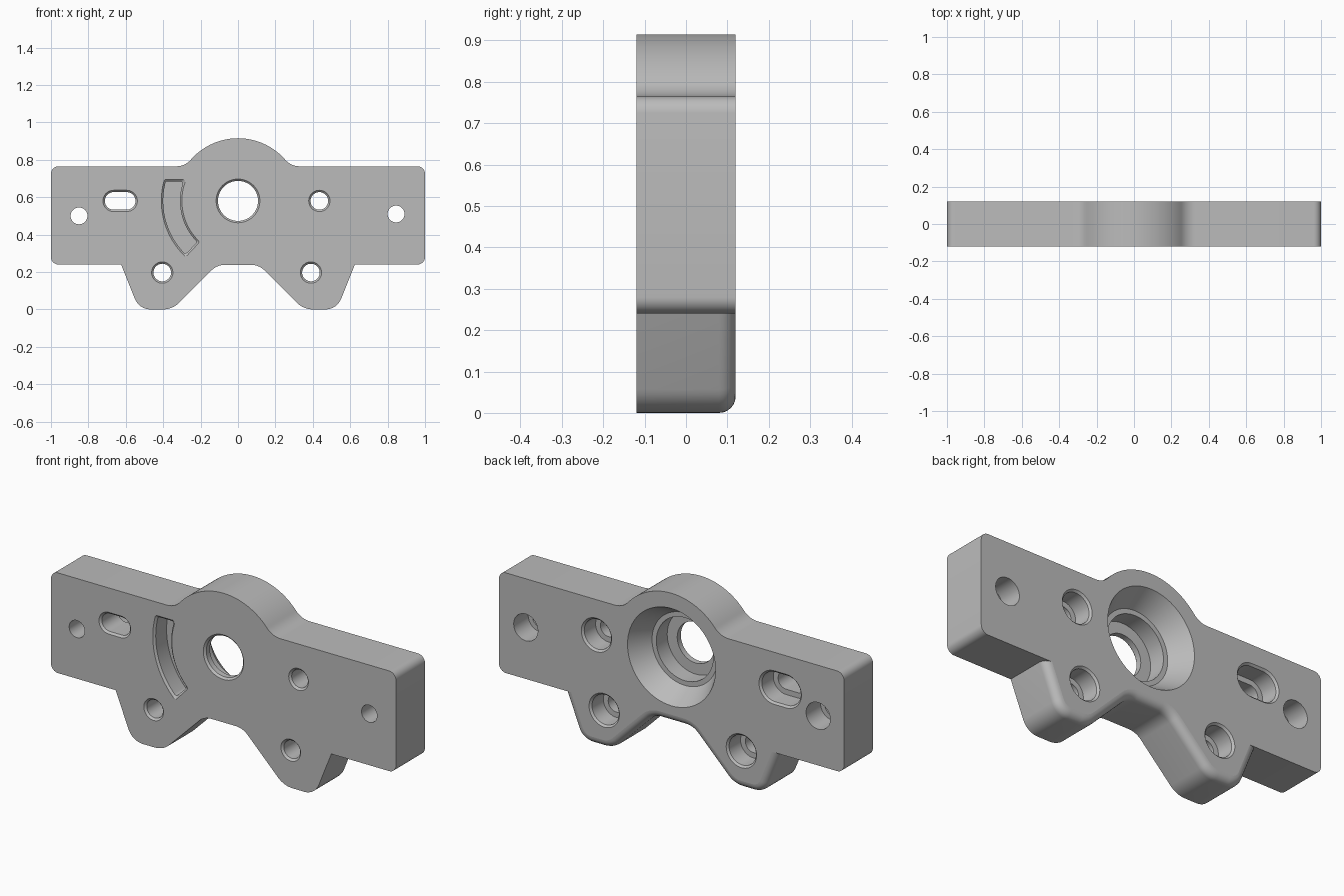
import bpy, bmesh
from math import sin, cos, tan, pi, radians, atan2, asin, sqrt
from mathutils import Vector

if "Cube" in bpy.data.objects:
    bpy.data.objects.remove(bpy.data.objects["Cube"], do_unlink=True)

FRONT, BACK = -0.12, 0.12
HUB_Z, HUB_R = 0.58, 0.335
BAR_TOP, BLEND = 0.765, 0.10
ROUND = 0.04          # rounding of the feet along the back edge

bm = bmesh.new()
front_rings, back_rings = [], []


def arc(cx, cz, r, a0, a1, n):
    return [(cx + r * cos(a0 + (a1 - a0) * i / n), cz + r * sin(a0 + (a1 - a0) * i / n))
            for i in range(n + 1)]


def rounded(corners, n=8):
    """Outline from (x, z, radius) corners, each rounded by its radius."""
    pts = []
    for i, (x, z, r) in enumerate(corners):
        p = Vector((x, z))
        if r == 0:
            pts.append((x, z))
            continue
        a = (Vector(corners[i - 1][:2]) - p).normalized()
        b = (Vector(corners[(i + 1) % len(corners)][:2]) - p).normalized()
        half = a.angle(b) / 2
        c = p + (a + b).normalized() * (r / sin(half))
        s, e = p + a * (r / tan(half)) - c, p + b * (r / tan(half)) - c
        a0, a1 = atan2(s.y, s.x), atan2(e.y, e.x)
        a1 = a0 + (a1 - a0 + pi) % (2 * pi) - pi
        pts += arc(c.x, c.y, r, a0, a1, n)
    return pts


def walls(sections):
    """Smooth walls through outlines (y, points); returns the first and last ring."""
    rings = [[bm.verts.new((x, y, z)) for x, z in pts] for y, pts in sections]
    for lo, hi in zip(rings, rings[1:]):
        for i in range(len(lo)):
            bm.faces.new((lo[i - 1], lo[i], hi[i], hi[i - 1])).smooth = True
    return rings[0], rings[-1]


def hole(x, z, steps, half=0.0, n=24):
    """Turned or slotted through hole from (y, radius) steps."""
    last = n + 1 if half else n
    front, back = walls([(y, arc(x + half, z, r, -pi / 2, pi / 2, n)[:last]
                          + arc(x - half, z, r, pi / 2, 3 * pi / 2, n)[:last])
                         for y, r in steps])
    front_rings.append(front)
    back_rings.append(back)


def outline(d):
    """Plate outline with the feet and arch drawn in by d."""
    bz = BAR_TOP + BLEND
    bx = sqrt((HUB_R + BLEND) ** 2 - (bz - HUB_Z) ** 2)
    side = atan2(bz - HUB_Z, bx)
    half = rounded([(0, 0.238 + d, 0),
                    (0.112 + 0.414 * d, 0.238 + d, 0.1 + d),     # arch
                    (0.35 + 0.414 * d, d, 0.12 - d),             # foot, inner
                    (0.529 - 0.677 * d, d, 0.09 - d),            # foot, outer
                    (0.625 - 1.077 * d, 0.24, 0),
                    (1, 0.24, 0.04), (1, BAR_TOP, 0.04),         # bar end
                    (bx, BAR_TOP, 0)])[:-1]
    half += arc(bx, bz, BLEND, -pi / 2, side - pi, 10)
    half += arc(0, HUB_Z, HUB_R, side, pi / 2, 24)[1:-1]         # hub bulge
    return half + [(0, HUB_Z + HUB_R)] + [(-x, z) for x, z in reversed(half[1:])]


# Outer walls, rounded at the back around the feet
sections = [(FRONT, outline(0))]
for i in range(7):
    a = i / 6 * pi / 2
    sections.append((BACK - ROUND + ROUND * sin(a), outline(ROUND * (1 - cos(a)))))
front, back = walls(sections)
front_rings.append(front)
back_rings.append(back)

# Central bore: flared seat behind, inner shoulder, chamfered front
hole(0, HUB_Z, [(FRONT, 0.117), (FRONT + 0.01, 0.107), (-0.08, 0.107), (-0.08, 0.165),
                (0.01, 0.165), (0.01, 0.19), (BACK, 0.255)], n=36)

# Counterbored bolt holes and adjusting slot
bolt = [(FRONT, 0.057), (FRONT + 0.01, 0.047), (0.02, 0.047), (0.02, 0.075),
        (BACK - 0.01, 0.078), (BACK, 0.088)]
hole(0.435, HUB_Z, bolt)
hole(-0.405, 0.197, bolt)
hole(0.39, 0.197, bolt)
hole(-0.63, HUB_Z, bolt, half=0.035)

# Plain end holes, wider behind
pin = [(FRONT, 0.045), (0, 0.045), (0, 0.07), (BACK, 0.07)]
hole(-0.85, 0.5, pin)
hole(0.845, 0.51, pin)


# Curved blind groove in the front, concentric with the bore
def groove(inset):
    r_out, r_in, top = 0.41 - inset, 0.3 + inset, 0.115 - inset
    stop = pi + radians(47) - inset / 0.35
    outer = arc(0, HUB_Z, r_out, pi - asin(top / r_out), stop, 24)
    inner = arc(0, HUB_Z, r_in, stop, pi - asin(top / r_in), 24)
    loop = outer + inner
    ends = (0, len(outer) - 1, len(outer), len(loop) - 1)
    return rounded([(x, z, 0.012 if i in ends else 0) for i, (x, z) in enumerate(loop)], 4)


front, floor = walls([(FRONT, groove(0)), (FRONT + 0.01, groove(0.01)),
                      (FRONT + 0.1, groove(0.01))])
front_rings.append(front)
bm.faces.new(floor)

# Flat front and back faces, pierced by the hole rims
for rings, direction in ((front_rings, -1), (back_rings, 1)):
    rims = [bm.edges.get((ring[i - 1], ring[i])) for ring in rings for i in range(len(ring))]
    bmesh.ops.triangle_fill(bm, edges=rims, normal=(0, direction, 0))

# Point all faces outward and keep the machined edges crisp
bm.normal_update()
bmesh.ops.recalc_face_normals(bm, faces=bm.faces[:])
if bm.calc_volume(signed=True) < 0:
    bmesh.ops.reverse_faces(bm, faces=bm.faces[:])
bm.normal_update()
for edge in bm.edges:
    edge.smooth = edge.calc_face_angle(0) < radians(30)

grey = bpy.data.materials.new("plain grey")
grey.use_nodes = True
grey.diffuse_color = (0.5, 0.5, 0.5, 1)
grey.node_tree.nodes["Principled BSDF"].inputs["Base Color"].default_value = (0.5, 0.5, 0.5, 1)

mesh = bpy.data.meshes.new("bracket_plate")
bm.to_mesh(mesh)
bm.free()
mesh.materials.append(grey)
bpy.context.scene.collection.objects.link(bpy.data.objects.new("bracket_plate", mesh))
